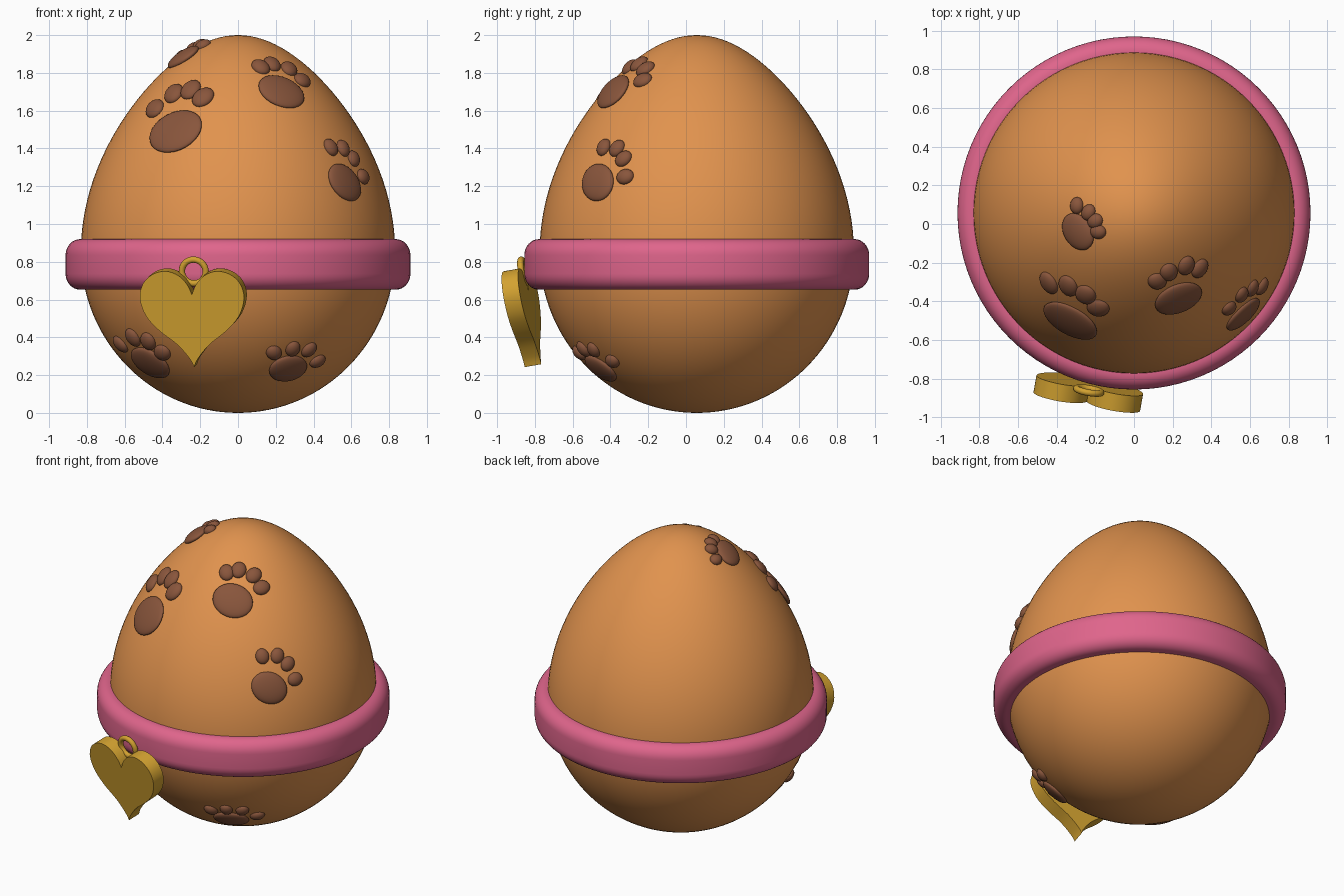
import bpy, bmesh, math
from mathutils import Vector, Matrix
from mathutils.bvhtree import BVHTree

if "Cube" in bpy.data.objects:
    bpy.data.objects.remove(bpy.data.objects["Cube"])

AXIS_Y = 0.057  # egg and collar share this vertical axis


def material(name, rgb):
    m = bpy.data.materials.new(name)
    m.diffuse_color = (*rgb, 1)
    m.use_nodes = True
    m.node_tree.nodes["Principled BSDF"].inputs["Base Color"].default_value = m.diffuse_color
    return m


ORANGE = material("warm orange", (0.75, 0.29, 0.076))
PINK = material("rose pink", (0.74, 0.13, 0.26))
GOLD = material("gold", (0.65, 0.36, 0.03))
BROWN = material("paw brown", (0.25, 0.092, 0.045))


def finish(bm, name, mat, angle=40):
    bmesh.ops.recalc_face_normals(bm, faces=bm.faces)
    me = bpy.data.meshes.new(name)
    bm.to_mesh(me)
    bm.free()
    ob = bpy.data.objects.new(name, me)
    bpy.context.collection.objects.link(ob)
    me.materials.append(mat)
    bpy.ops.object.select_all(action='DESELECT')
    ob.select_set(True)
    bpy.context.view_layer.objects.active = ob
    bpy.ops.object.shade_smooth_by_angle(angle=math.radians(angle))
    return ob


def lathe(profile, closed, steps=96):
    """Revolve (radius, z) points around the shared axis."""
    bm = bmesh.new()
    rings = []
    for i in range(steps):
        a = math.tau * i / steps
        rings.append([bm.verts.new((r * math.cos(a), AXIS_Y + r * math.sin(a), z))
                      for r, z in profile])
    n = len(profile)
    for i in range(steps):
        p, q = rings[i], rings[(i + 1) % steps]
        for j in range(n if closed else n - 1):
            k = (j + 1) % n
            bm.faces.new((p[j], q[j], q[k], p[k]))
    bmesh.ops.remove_doubles(bm, verts=bm.verts, dist=1e-5)
    bmesh.ops.dissolve_degenerate(bm, edges=bm.edges, dist=1e-6)
    return bm


# Egg: round bottom, tapered top
egg_profile = []
for i in range(65):
    t = -math.cos(math.pi * i / 64)
    r = 0.832 * math.sqrt(max(0, 1 - t * t))
    if t < 0:
        egg_profile.append((r, 0.85 + 0.85 * t))
    else:
        egg_profile.append((r * (1 - 0.2 * t * t), 0.85 + 1.15 * t))
bm = lathe(egg_profile, False)
bm.normal_update()
egg = finish(bm, "egg_body", ORANGE, 60)
surface = BVHTree.FromPolygons([v.co for v in egg.data.vertices],
                               [p.vertices[:] for p in egg.data.polygons])

# Collar: rounded band
band = [(0.74, 0.92), (0.74, 0.652)]
for cz, start in ((0.737, -90), (0.835, 0)):
    for i in range(9):
        a = math.radians(start + 90 * i / 8)
        band.append((0.835 + 0.078 * math.cos(a), cz + 0.085 * math.sin(a)))
finish(lathe(band, True), "collar", PINK, 50)


# Paw prints: flattened ellipsoids laid on the egg surface
def hit(p, from_top):
    if from_top:
        origin, ray = Vector((p[0], p[1], 5)), Vector((0, 0, -1))
    else:
        origin, ray = Vector((p[0], -5, p[1])), Vector((0, 1, 0))
    co = surface.ray_cast(origin, ray)[0]
    radial = Vector((co.x, co.y - AXIS_Y, 0))
    # analytic-like normal from the hit face
    normal = surface.find_nearest(co)[1].copy()
    if normal.dot(radial + Vector((0, 0, co.z - 0.85))) < 0:
        normal.negate()
    return co, normal


def blob(bm, co, normal, along, half_w, half_l, half_t):
    v = (along - normal * along.dot(normal)).normalized()
    u = v.cross(normal)
    frame = Matrix((u, v, normal)).transposed().to_4x4()
    m = Matrix.Translation(co) @ frame @ Matrix.Diagonal((half_w, half_l, half_t, 1))
    bmesh.ops.create_uvsphere(bm, u_segments=28, v_segments=16, radius=1, matrix=m)


def paw(name, pad, toes, size, from_top=False):
    bm = bmesh.new()
    c, n = hit(pad, from_top)
    spots = [hit(t, from_top) for t in toes]
    mean = sum((s[0] for s in spots), Vector()) / len(spots)
    blob(bm, c, n, mean - c, size, size * 0.83, 0.03)
    for co, nt in spots:
        blob(bm, co, nt, co - c, size * 0.36, size * 0.42, 0.03)
    finish(bm, name, BROWN, 60)


paw("paw_upper_left", (-.33, 1.49),
    [(-.44, 1.61), (-.34, 1.69), (-.25, 1.71), (-.185, 1.67)], .155)
paw("paw_upper_right", (.23, 1.70),
    [(.12, 1.83), (.18, 1.845), (.27, 1.82), (.34, 1.76)], .13)
paw("paw_middle_right", (.565, 1.22),
    [(.49, 1.405), (.555, 1.40), (.61, 1.345), (.66, 1.25)], .118)
paw("paw_lower_left", (-.465, .265),
    [(-.62, .365), (-.555, .40), (-.475, .38), (-.40, .32)], .13)
paw("paw_lower_right", (.265, .235),
    [(.19, .32), (.29, .34), (.375, .335), (.42, .275)], .112)
paw("paw_top", (-.29, -.04),
    [(-.295, .095), (-.235, .06), (-.20, .015), (-.185, -.04)], .105, True)

# Heart pendant: smooth half outline mirrored, extruded and tilted
half = [Vector(p) for p in (
    (0, 0), (.022, .045), (.085, .12), (.18, .195), (.25, .275), (.28, .37),
    (.26, .45), (.205, .5), (.135, .515), (.07, .492), (.025, .445), (0, .39))]


def smooth(pts, sub=4):
    out = []
    for i in range(len(pts) - 1):
        a, b = pts[max(i - 1, 0)], pts[i]
        c, d = pts[i + 1], pts[min(i + 2, len(pts) - 1)]
        for k in range(sub):
            t = k / sub
            out.append(0.5 * (2 * b + (c - a) * t + (2 * a - 5 * b + 4 * c - d) * t ** 2
                              + (3 * b - a - 3 * c + d) * t ** 3))
    return out + [pts[-1]]


right = smooth(half)
outline = right + [Vector((-p.x, p.y)) for p in right[-2:0:-1]]
hang = (Matrix.Translation((-0.225, -0.81, 0.25))
        @ Matrix.Rotation(math.radians(-10), 4, 'Z')
        @ Matrix.Rotation(math.radians(10), 4, 'X'))
bm = bmesh.new()
face = bm.faces.new([bm.verts.new((p.x, -0.045, p.y)) for p in outline])
ext = bmesh.ops.extrude_face_region(bm, geom=[face], use_keep_orig=True)
bmesh.ops.translate(bm, vec=(0, 0.09, 0),
                    verts=[g for g in ext["geom"] if isinstance(g, bmesh.types.BMVert)])
heart = finish(bm, "heart_pendant", GOLD, 35)
heart.matrix_world = hang

# Ring joining the heart to the collar
bpy.ops.mesh.primitive_torus_add(major_radius=0.064, minor_radius=0.017,
                                 major_segments=40, minor_segments=14)
ring = bpy.context.object
ring.name = "pendant_ring"
ring.data.materials.append(GOLD)
bpy.ops.object.shade_smooth()
ring.matrix_world = (hang @ Matrix.Translation((0, 0.035, 0.5))
                     @ Matrix.Rotation(math.radians(90), 4, 'X'))
